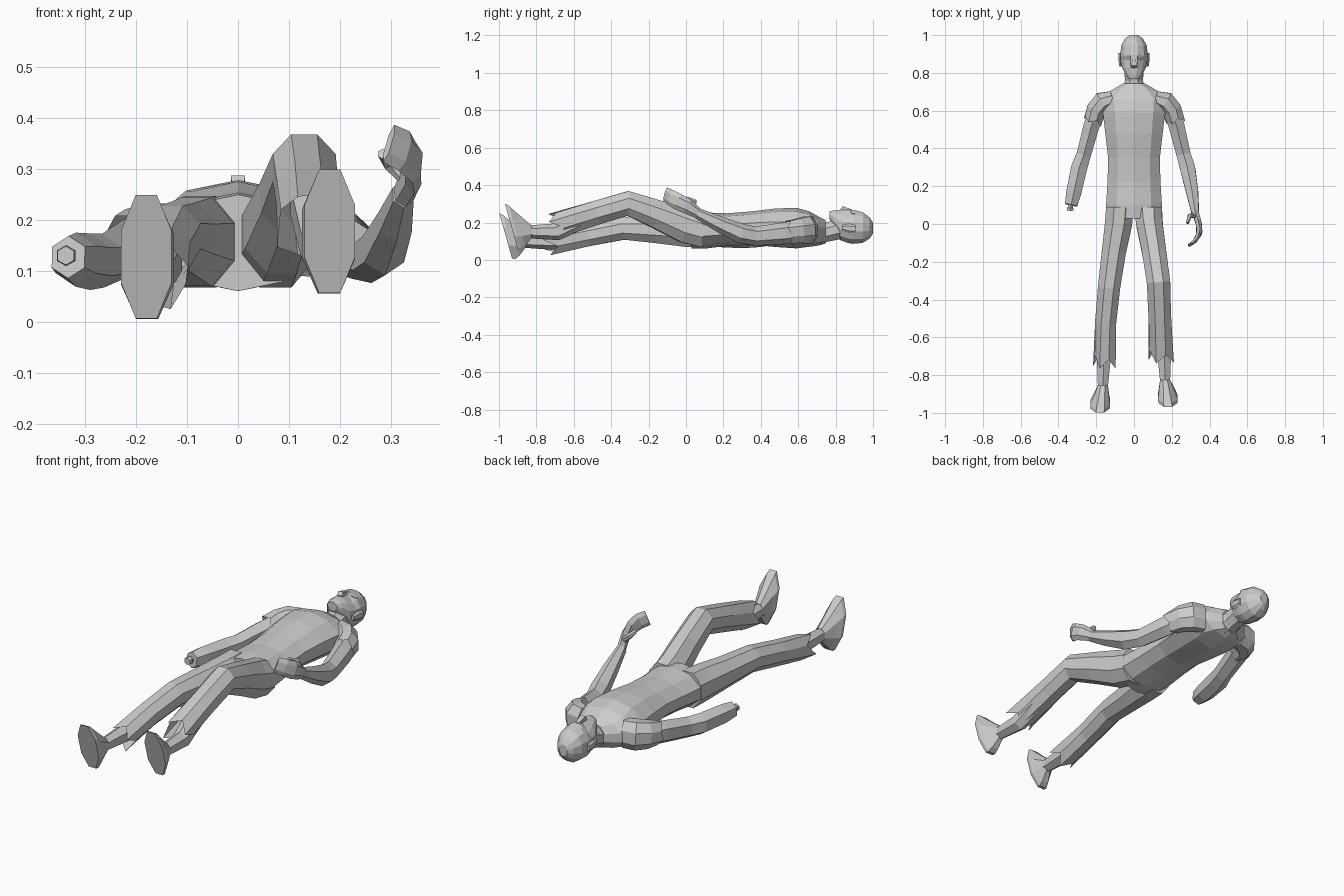
import bpy, bmesh, math
from mathutils import Vector

UP = Vector((0, 0, 1))


def loft(name, secs, n=8, caps=(True, True), spikes=None):
    """Skin rings (x, y, z, half_width, half_height[, normal]) along a path."""
    bm = bmesh.new()
    pts = [Vector(s[:3]) for s in secs]
    rings = []
    k = 1 / math.cos(math.pi / n)
    for i, s in enumerate(secs):
        if len(s) > 5:
            t = Vector(s[5]).normalized()
        else:
            a, b = pts[max(i - 1, 0)], pts[min(i + 1, len(pts) - 1)]
            t = (b - a).normalized()
        u = t.cross(UP).normalized()
        v = u.cross(t)
        ring = []
        for j in range(n):
            a = (j + 0.5) * 2 * math.pi / n
            off = u * s[3] * k * math.cos(a) + v * s[4] * k * math.sin(a)
            if spikes and i == len(secs) - 1:      # ragged cloth edge
                off = off * (1 + spikes[j] * 2.2) + t * spikes[j]
            ring.append(bm.verts.new(pts[i] + off))
        rings.append(ring)
    for r0, r1 in zip(rings, rings[1:]):
        for j in range(n):
            bm.faces.new((r0[j], r0[(j + 1) % n], r1[(j + 1) % n], r1[j]))
    if caps[0]:
        bm.faces.new(rings[0])
    if caps[1]:
        bm.faces.new(rings[-1])
    bmesh.ops.recalc_face_normals(bm, faces=bm.faces)
    me = bpy.data.meshes.new(name)
    bm.to_mesh(me)
    bm.free()
    ob = bpy.data.objects.new(name, me)
    bpy.context.collection.objects.link(ob)
    return ob


Y = (0, 1, 0)

# Torso, lying on its back
loft("torso", [
    (0, 0.03, 0.155, 0.140, 0.090, Y),
    (0, 0.10, 0.157, 0.148, 0.092, Y),
    (0, 0.22, 0.162, 0.140, 0.083, Y),
    (0, 0.35, 0.170, 0.137, 0.085, Y),
    (0, 0.48, 0.172, 0.152, 0.098, Y),
    (0, 0.59, 0.170, 0.165, 0.103, Y),
    (0, 0.66, 0.165, 0.170, 0.090, Y),
    (0, 0.705, 0.155, 0.125, 0.075, Y),
    (0, 0.745, 0.150, 0.056, 0.060, Y)], 10)

# Neck and head
loft("neck", [
    (0, 0.70, 0.140, 0.060, 0.060, Y),
    (0, 0.76, 0.150, 0.048, 0.052, Y),
    (0, 0.83, 0.170, 0.052, 0.058, Y)], 8)
head = loft("head", [
    (0, 0.768, 0.238, 0.026, 0.022, Y),
    (0, 0.790, 0.218, 0.044, 0.047, Y),
    (0, 0.825, 0.186, 0.062, 0.080, Y),
    (0, 0.868, 0.178, 0.071, 0.088, Y),
    (0, 0.892, 0.177, 0.073, 0.091, Y),
    (0, 0.945, 0.173, 0.068, 0.082, Y),
    (0, 0.982, 0.171, 0.047, 0.056, Y),
    (0, 1.000, 0.170, 0.022, 0.028, Y)], 12)
for j in (1, 4):                                  # sunken eyes
    head.data.vertices[3 * 12 + j].co.z -= 0.018
loft("nose", [
    (0, 0.888, 0.262, 0.008, 0.008, Y),
    (0, 0.838, 0.272, 0.014, 0.015, Y),
    (0, 0.826, 0.262, 0.012, 0.010, Y)], 4)
for side, label in ((-1, "right"), (1, "left")):
    loft(label + "_ear", [
        (side * 0.070, 0.835, 0.172, 0.008, 0.012, Y),
        (side * 0.074, 0.870, 0.168, 0.009, 0.022, Y),
        (side * 0.074, 0.905, 0.166, 0.009, 0.018, Y)], 6)
    loft(label + "_brow", [
        (side * 0.010, 0.884, 0.260, 0.008, 0.008, (1, 0, 0)),
        (side * 0.050, 0.896, 0.237, 0.007, 0.010, (1, 0, 0))], 4)
    # Short sleeve, ragged at the hem
    loft(label + "_sleeve", [
        (side * 0.110, 0.665, 0.162, 0.040, 0.070),
        (side * 0.165, 0.645, 0.160, 0.056, 0.072),
        (side * 0.200, 0.605, 0.155, 0.052, 0.066),
        (side * 0.214, 0.560, 0.150, 0.047, 0.058)], 8, (True, False),
        [0, 0.02, 0, 0.03, 0, 0.015, 0, 0.02])

# Severed arm with bone end
loft("right_arm", [
    (-0.195, 0.61, 0.155, 0.042, 0.052),
    (-0.225, 0.52, 0.142, 0.042, 0.050),
    (-0.265, 0.37, 0.120, 0.038, 0.046),
    (-0.290, 0.30, 0.118, 0.043, 0.048),
    (-0.318, 0.17, 0.122, 0.040, 0.046),
    (-0.333, 0.10, 0.127, 0.033, 0.036)], 6)
loft("right_arm_bone", [
    (-0.331, 0.12, 0.130, 0.012, 0.012),
    (-0.336, 0.090, 0.130, 0.012, 0.012),
    (-0.337, 0.085, 0.130, 0.018, 0.018),
    (-0.338, 0.070, 0.130, 0.016, 0.016)], 6)

# Bent arm with curled hand
loft("left_arm", [
    (0.195, 0.61, 0.155, 0.042, 0.052),
    (0.225, 0.52, 0.142, 0.042, 0.050),
    (0.262, 0.37, 0.127, 0.038, 0.044),
    (0.285, 0.29, 0.142, 0.040, 0.046),
    (0.308, 0.17, 0.195, 0.032, 0.036),
    (0.324, 0.06, 0.250, 0.020, 0.025)], 6)
loft("left_hand", [
    (0.324, 0.065, 0.248, 0.018, 0.024),
    (0.342, 0.005, 0.288, 0.016, 0.036),
    (0.346, -0.045, 0.312, 0.015, 0.038),
    (0.326, -0.085, 0.335, 0.011, 0.037),
    (0.296, -0.110, 0.350, 0.008, 0.034)], 6)
loft("left_thumb", [
    (0.328, 0.040, 0.285, 0.012, 0.014),
    (0.296, 0.045, 0.312, 0.011, 0.013),
    (0.283, 0.005, 0.330, 0.008, 0.009)], 6)

# Trouser legs: one flat, one with the knee raised
TEAR = [0.0, 0.06, 0.015, 0.07, 0.0, 0.05, 0.01, 0.07]
loft("right_trouser_leg", [
    (-0.074, 0.090, 0.157, 0.074, 0.090, (0, -1, 0)),
    (-0.082, 0.000, 0.157, 0.072, 0.087),
    (-0.107, -0.150, 0.162, 0.064, 0.073),
    (-0.132, -0.335, 0.168, 0.059, 0.060),
    (-0.150, -0.520, 0.132, 0.056, 0.058),
    (-0.155, -0.690, 0.096, 0.052, 0.056)], 8, (True, False), TEAR)
loft("left_trouser_leg", [
    (0.074, 0.090, 0.157, 0.074, 0.090, (0, -1, 0)),
    (0.082, 0.000, 0.180, 0.070, 0.090),
    (0.107, -0.150, 0.242, 0.064, 0.076),
    (0.130, -0.310, 0.302, 0.062, 0.066),
    (0.136, -0.480, 0.252, 0.060, 0.064),
    (0.142, -0.660, 0.196, 0.058, 0.062)], 8, (True, False), TEAR)


# Shins and feet
def lower_leg(label, side, dy, dz, knee):
    x, y, z = side * 0.165, dy, dz
    loft(label + "_shin", [
        knee,
        (side * 0.160, -0.72 + y, 0.100 + z, 0.036, 0.040),
        (x, -0.87 + y, 0.100 + z, 0.026, 0.030)], 6)
    n = (0, -0.96, -0.27)
    loft(label + "_foot", [
        (x, -0.855 + y, 0.102 + z, 0.027, 0.032, (0, -1, 0)),
        (side * 0.174, -0.915 + y, 0.115 + z, 0.043, 0.095, n),
        (side * 0.178, -0.945 + y, 0.123 + z, 0.052, 0.122, n),
        (side * 0.180, -0.964 + y, 0.128 + z, 0.050, 0.126, n)], 8)


lower_leg("right", -1, 0, 0, (-0.152, -0.55, 0.126, 0.042, 0.045))
lower_leg("left", 1, 0.03, 0.05, (0.145, -0.52, 0.235, 0.042, 0.045))
